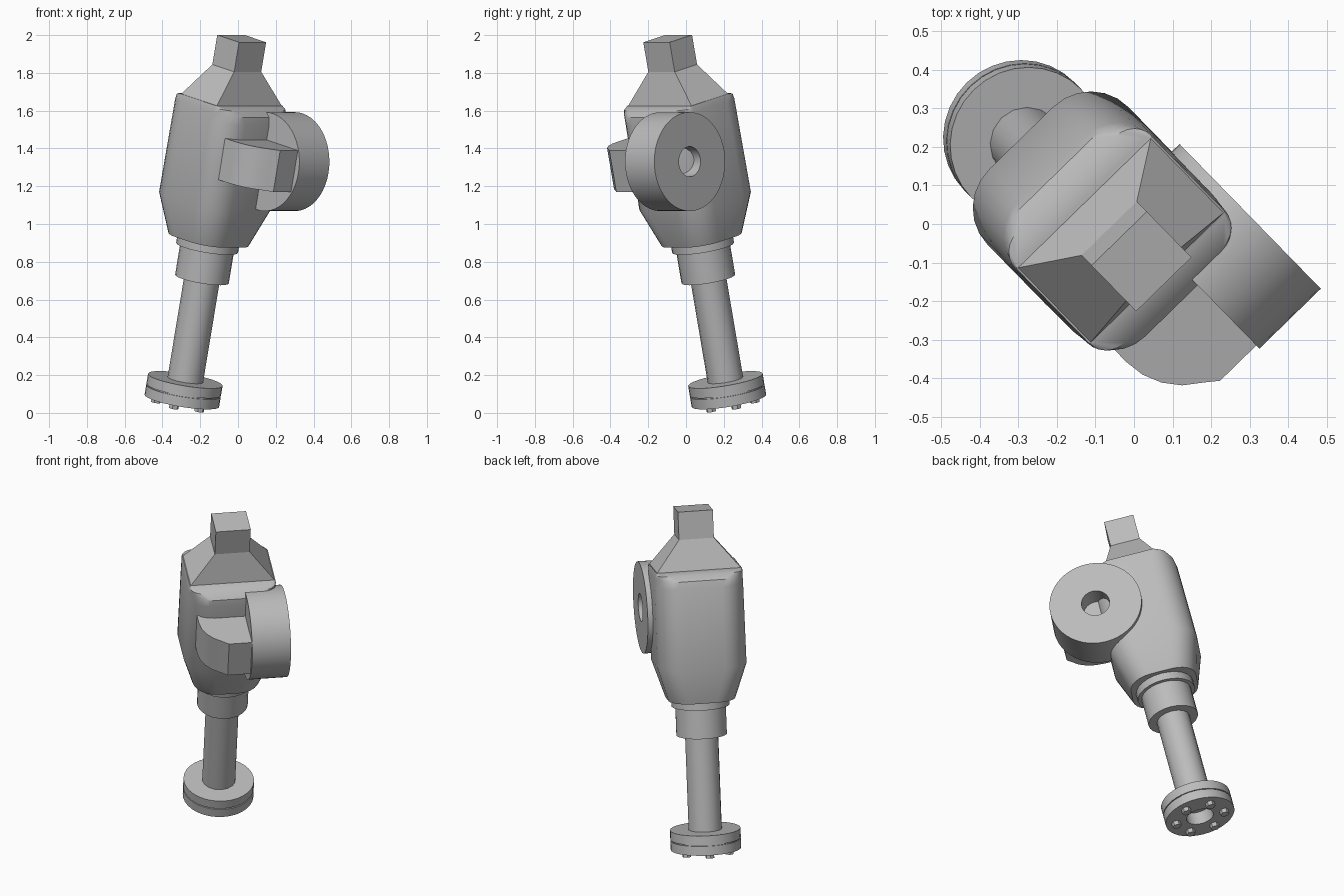
import bpy, bmesh, math
from mathutils import Matrix, Vector

cube = bpy.data.objects.get("Cube")
if cube:
    bpy.data.objects.remove(cube, do_unlink=True)

# One grey metal for everything
metal = bpy.data.materials.new("grey metal")
metal.use_nodes = True
GREY = (0.5, 0.5, 0.5, 1)
metal.diffuse_color = GREY
metal.node_tree.nodes["Principled BSDF"].inputs["Base Color"].default_value = GREY

# The whole assembly leans along one tilted axis through the flange centre
FRAME = (Matrix.Translation((-0.288, 0.218, 0.12))
         @ Matrix.Rotation(math.radians(-45.7), 4, 'Z')
         @ Matrix.Rotation(math.radians(13.3), 4, 'Y'))


def finish(name, bm, local=Matrix(), smooth=True):
    bmesh.ops.recalc_face_normals(bm, faces=bm.faces)
    mesh = bpy.data.meshes.new(name)
    bm.to_mesh(mesh)
    bm.free()
    mesh.materials.append(metal)
    obj = bpy.data.objects.new(name, mesh)
    bpy.context.collection.objects.link(obj)
    obj.matrix_world = FRAME @ local
    if smooth:
        bpy.ops.object.select_all(action='DESELECT')
        obj.select_set(True)
        bpy.context.view_layer.objects.active = obj
        bpy.ops.object.shade_smooth_by_angle(angle=math.radians(30))
    return obj


def loft(name, rings, local=Matrix(), smooth=True):
    """Skin equal-length rings of points and cap both ends."""
    bm = bmesh.new()
    loops = [[bm.verts.new(p) for p in ring] for ring in rings]
    n = len(loops[0])
    for a, b in zip(loops, loops[1:]):
        for i in range(n):
            j = (i + 1) % n
            bm.faces.new((a[i], a[j], b[j], b[i]))
    bm.faces.new(loops[0][::-1])
    bm.faces.new(loops[-1])
    return finish(name, bm, local, smooth)


def circle(r, z, sides):
    return [(r * math.cos(i * math.tau / sides), r * math.sin(i * math.tau / sides), z)
            for i in range(sides)]


def turned(name, profile, sides=32, local=Matrix()):
    return loft(name, [circle(r, z, sides) for r, z in profile], local)


def rounded_rect(hx, hy, r, z, steps=6):
    pts = []
    for k, (sx, sy) in enumerate(((1, 1), (-1, 1), (-1, -1), (1, -1))):
        for i in range(steps + 1):
            t = (k + i / steps) * math.pi / 2
            pts.append((sx * (hx - r) + r * math.cos(t), sy * (hy - r) + r * math.sin(t), z))
    return pts


def rect(hx, hy, z):
    return [(hx, hy, z), (-hx, hy, z), (-hx, -hy, z), (hx, -hy, z)]


# Bottom flange: two plates with a thin seam and a blind bore underneath
turned("flange", [(0.078, 0.02), (0.078, -0.057), (0.2, -0.057), (0.2, -0.003),
                  (0.193, -0.003), (0.193, 0.003), (0.2, 0.003), (0.2, 0.057)])

# Six hexagonal bolt heads under the flange
for i in range(6):
    place = Matrix.Rotation(i * math.tau / 6, 4, 'Z') @ Matrix.Translation((0.14, 0, 0))
    loft(f"flange_bolt_{i + 1}", [circle(0.026, -0.083, 6), circle(0.026, -0.05, 6)],
         place, smooth=False)

# Shaft and collars
turned("shaft", [(0.095, 0.04), (0.095, 0.65)], 16)
turned("lower_collar", [(0.144, 0.605), (0.144, 0.79)], 24)
turned("upper_collar", [(0.166, 0.775), (0.166, 0.85)], 24)

# Rounded main housing, tapered at the bottom and eased at the top
loft("housing", [rounded_rect(*s) for s in (
    (0.19, 0.19, 0.13, 0.82),
    (0.25, 0.255, 0.14, 1.03),
    (0.247, 0.253, 0.14, 1.5),
    (0.238, 0.25, 0.12, 1.54),
    (0.205, 0.248, 0.07, 1.568),
    (0.145, 0.245, 0.01, 1.58))])

# Tapered neck and square stub on top
loft("neck", [rect(0.14, 0.244, 1.575), rect(0.085, 0.1, 1.752), rect(0.085, 0.1, 1.913)],
     smooth=False)

# Side block with a rounded outer corner
outline = [(0, 0.07), (0, -0.21)]
outline += [(0.28 + 0.21 * math.sin(t), -0.21 * math.cos(t))
            for t in (math.radians(a) for a in range(0, 61, 15))]
outline += [(0.49, -0.07), (0.49, 0.07)]
loft("front_block", [[(x, y, z) for x, y in outline] for z in (1.195, 1.42)])

# Side drum with a blind centre hole, its axis across the housing
side = Matrix.Translation((0.26, 0, 1.305)) @ Matrix.Rotation(-math.pi / 2, 4, 'X')
turned("side_drum", [(0.1, 0.061), (0.262, 0.061), (0.262, 0.283),
                     (0.08, 0.283), (0.08, 0.16)], 48, side)
